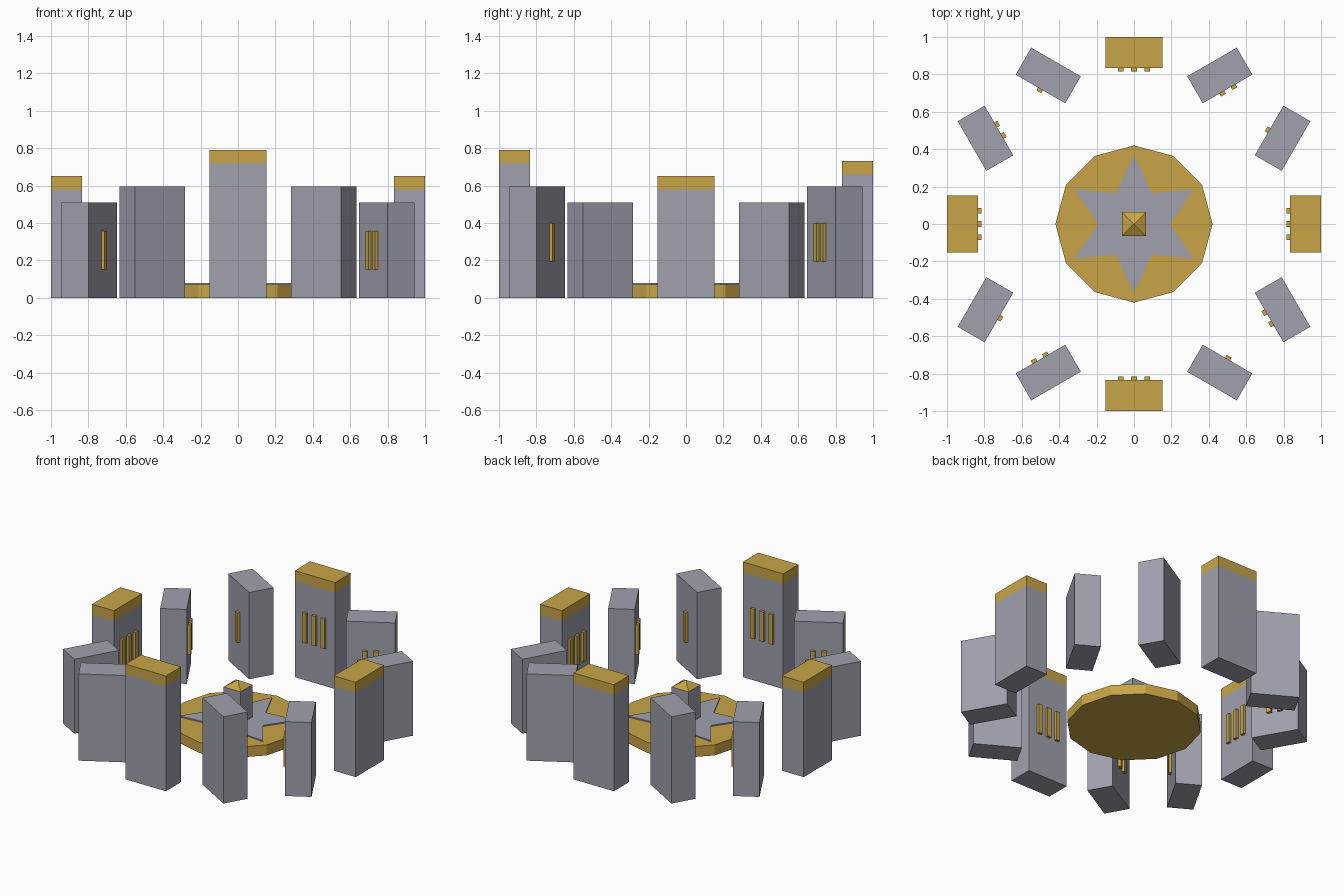
import bpy, bmesh
from math import sin, cos, radians, pi
from mathutils import Matrix, Vector

if "Cube" in bpy.data.objects:
    bpy.data.objects.remove(bpy.data.objects["Cube"])


def material(name, rgb):
    m = bpy.data.materials.new(name)
    m.use_nodes = True
    m.diffuse_color = (*rgb, 1)
    m.node_tree.nodes["Principled BSDF"].inputs["Base Color"].default_value = (*rgb, 1)
    return m


STONE = material("grey stone", (0.35, 0.356, 0.42))
GOLD = material("gold", (0.578, 0.376, 0.061))


def add_object(name, bm, mat):
    bmesh.ops.recalc_face_normals(bm, faces=bm.faces)
    mesh = bpy.data.meshes.new(name)
    bm.to_mesh(mesh)
    bm.free()
    mesh.materials.append(mat)
    obj = bpy.data.objects.new(name, mesh)
    bpy.context.collection.objects.link(obj)
    return obj


def box(name, size, z0, mat, place=Matrix(), x=0, y=0):
    """Box with its underside at z0, moved by the place matrix."""
    bm = bmesh.new()
    centre = Matrix.Translation((x, y, z0 + size[2] / 2))
    bmesh.ops.create_cube(bm, size=1, matrix=place @ centre @ Matrix.Diagonal((*size, 1)))
    return add_object(name, bm, mat)


def prism(name, points, z0, z1, mat):
    """Upright prism over a flat outline."""
    bm = bmesh.new()
    face = bm.faces.new([bm.verts.new((x, y, z0)) for x, y in points])
    top = bmesh.ops.extrude_face_region(bm, geom=[face])["geom"]
    verts = [v for v in top if isinstance(v, bmesh.types.BMVert)]
    bmesh.ops.translate(bm, verts=verts, vec=(0, 0, z1 - z0))
    return add_object(name, bm, mat)


def ring(radii, count):
    """Points round the centre, cycling through the radii."""
    return [(radii[i % len(radii)] * cos(2 * pi * i / count),
             radii[i % len(radii)] * sin(2 * pi * i / count)) for i in range(count)]


# Central dais with star inlay
prism("dais", ring([0.42], 12), 0, 0.072, GOLD)
prism("star", ring([0.19, 0.37], 12), 0.072, 0.08, STONE)

# Central pillar with pyramid top
box("pillar", (0.13, 0.13, 0.22), 0.08, STONE)
bm = bmesh.new()
bmesh.ops.create_cone(bm, cap_ends=True, segments=4, radius1=0.065 * 2 ** 0.5, radius2=0,
                      depth=0.04, matrix=Matrix.Translation((0, 0, 0.32))
                      @ Matrix.Rotation(pi / 4, 4, "Z"))
add_object("pillar_top", bm, GOLD)

# Ring of standing blocks; local -y is the face with the gold bars
WIDTH, DEPTH, CAP, RADIUS = 0.306, 0.166, 0.07, 0.917
BAR_LENGTH, BAR_WIDTH, BAR_OUT = 0.205, 0.03, 0.018
CARDINAL = {0: 0.65, 90: 0.73, 180: 0.65, 270: 0.79}

for step in range(12):
    angle = step * 30
    pos = Vector((cos(radians(angle)), sin(radians(angle)), 0)) * RADIUS
    beside_x = abs(pos.x) > abs(pos.y)
    facing = 180 - angle if beside_x else -angle
    place = Matrix.Translation(pos) @ Matrix.Rotation(radians(facing + 90), 4, "Z")

    if angle in CARDINAL:
        height = CARDINAL[angle]
        box(f"block_{step}", (WIDTH, DEPTH, height - CAP), 0, STONE, place)
        box(f"block_cap_{step}", (WIDTH, DEPTH, CAP), height - CAP, GOLD, place)
        bars = 3
    else:
        height = 0.51 if beside_x else 0.595
        box(f"block_{step}", (WIDTH, DEPTH, height), 0, STONE, place)
        bars = step % 3

    # One to three upright bars on the inner face
    for i in range(bars):
        box(f"bar_{step}_{i}", (BAR_WIDTH, BAR_OUT, BAR_LENGTH), (height - BAR_LENGTH) / 2,
            GOLD, place, x=(i - (bars - 1) / 2) * 0.07, y=-(DEPTH + BAR_OUT) / 2)
